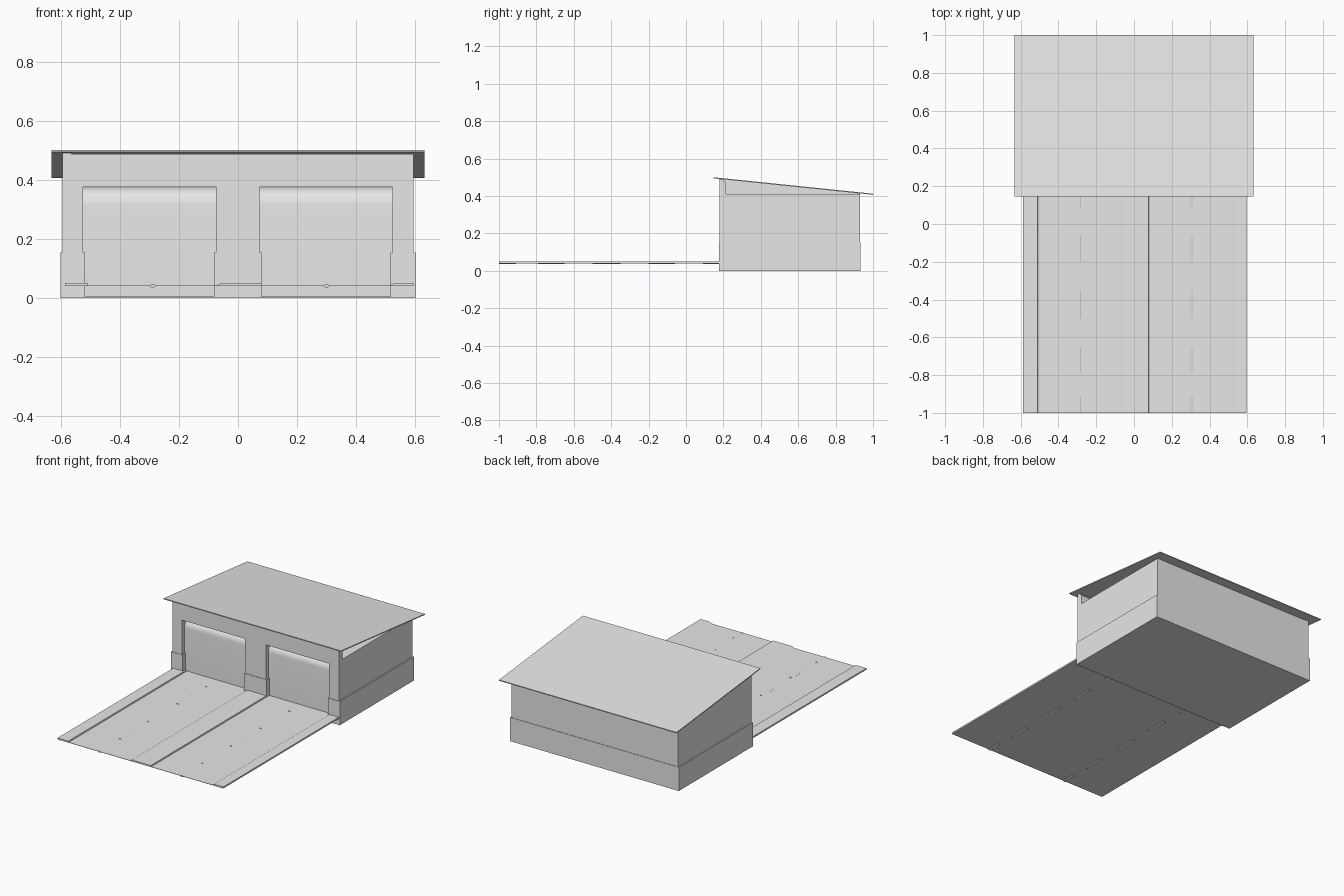
import bpy, bmesh, math

cube = bpy.data.objects.get("Cube")
if cube:
    bpy.data.objects.remove(cube, do_unlink=True)

grey = bpy.data.materials.new("light_grey")
grey.use_nodes = True
grey.diffuse_color = (0.8, 0.8, 0.8, 1)
grey.node_tree.nodes["Principled BSDF"].inputs["Base Color"].default_value = (0.8, 0.8, 0.8, 1)


def make(name, bm):
    bmesh.ops.recalc_face_normals(bm, faces=bm.faces)
    mesh = bpy.data.meshes.new(name)
    bm.to_mesh(mesh)
    bm.free()
    mesh.materials.append(grey)
    ob = bpy.data.objects.new(name, mesh)
    bpy.context.collection.objects.link(ob)
    return ob


def extrude(name, profile, axis, start, end):
    """Sweep a closed profile along x (points are y, z) or along y (points are x, z)."""
    bm = bmesh.new()
    point = (lambda a, z, s: (s, a, z)) if axis == "x" else (lambda a, z, s: (a, s, z))
    face = bm.faces.new([bm.verts.new(point(a, z, start)) for a, z in profile])
    moved = bmesh.ops.extrude_face_region(bm, geom=[face])["geom"]
    shift = point(0, 0, end - start)
    bmesh.ops.translate(bm, vec=shift, verts=[v for v in moved if isinstance(v, bmesh.types.BMVert)])
    return make(name, bm)


def box(name, x, y, z):
    corners = [(y[0], z[0]), (y[1], z[0]), (y[1], z[1]), (y[0], z[1])]
    return extrude(name, corners, "x", *x)


def cut(ob, x, y, z):
    cutter = box("cutter", x, y, z)
    mod = ob.modifiers.new("opening", "BOOLEAN")
    mod.operation = "DIFFERENCE"
    mod.solver = "EXACT"
    mod.object = cutter
    bpy.context.view_layer.objects.active = ob
    bpy.ops.object.modifier_apply(modifier=mod.name)
    bpy.data.objects.remove(cutter, do_unlink=True)


# Building body with a raised front wall
WALL = 0.595
FRONT, BACK, EAVE = 0.18, 0.93, 0.41
body = extrude("building_walls", [
    (FRONT, 0.01), (BACK, 0.01), (BACK, EAVE),
    (0.215, EAVE), (0.215, 0.47), (0.2, 0.487), (FRONT, 0.487)], "x", -WALL, WALL)
plinth = box("wall_plinth", (-0.602, 0.602), (0.177, 0.933), (0, 0.153))

# Garage openings
DOORS = {"right": (-0.525, -0.075), "left": (0.073, 0.523)}
DOOR_TOP, DOOR_Y, BEND = 0.375, 0.206, 0.06
for x0, x1 in DOORS.values():
    cut(body, (x0, x1), (0.1, 0.3), (-0.1, DOOR_TOP))
    cut(plinth, (x0 + 0.006, x1 - 0.006), (0.1, 0.3), (0.004, 0.3))

# Overhead doors that bend back at the top
for side, (x0, x1) in DOORS.items():
    arc = [math.radians(a) for a in range(0, 91, 10)]
    outer = [(DOOR_Y + BEND * (1 - math.cos(a)), DOOR_TOP - BEND + BEND * math.sin(a)) for a in arc]
    profile = [(DOOR_Y, 0.004)] + outer + [(0.3, DOOR_TOP), (0.3, 0.004)]
    door = extrude(side + "_garage_door", profile, "x", x0, x1)
    bpy.ops.object.select_all(action="DESELECT")
    door.select_set(True)
    bpy.context.view_layer.objects.active = door
    bpy.ops.object.shade_smooth_by_angle(angle=math.radians(30))

# Closed gable on one side, the other stays open
extrude("side_gable", [(FRONT, 0.4), (BACK, 0.4), (BACK, 0.413), (FRONT, 0.491)],
        "x", -WALL, -0.565)

# Thin sloping roof
extrude("roof", [(0.146, 0.494), (0.146, 0.5), (1, 0.412), (1, 0.406)], "x", -0.633, 0.633)

# Driveway with raised kerbs and two sunken lanes
BASE, LANE, KERB = 0.04, 0.042, 0.05
extrude("driveway", [
    (-0.587, BASE), (-0.587, KERB), (-0.51, KERB), (-0.508, LANE),
    (-0.072, LANE), (-0.057, KERB), (0.078, KERB), (0.08, LANE),
    (0.515, LANE), (0.53, KERB), (0.595, KERB), (0.595, BASE)], "y", -1, 0.205)

# Dashed lane markers
for lane, cx in (("right", -0.29), ("left", 0.3)):
    ring = [math.radians(22.5 + 45 * i) for i in range(8)]
    outline = [(cx + 0.011 * math.cos(a), 0.04 + 0.0055 * math.sin(a)) for a in ring]
    for i, (y0, y1) in enumerate([(-1, -0.91), (-0.79, -0.65), (-0.5, -0.35),
                                  (-0.2, -0.06), (0.09, 0.2)]):
        extrude(f"{lane}_lane_dash_{i + 1}", outline, "y", y0, y1)
